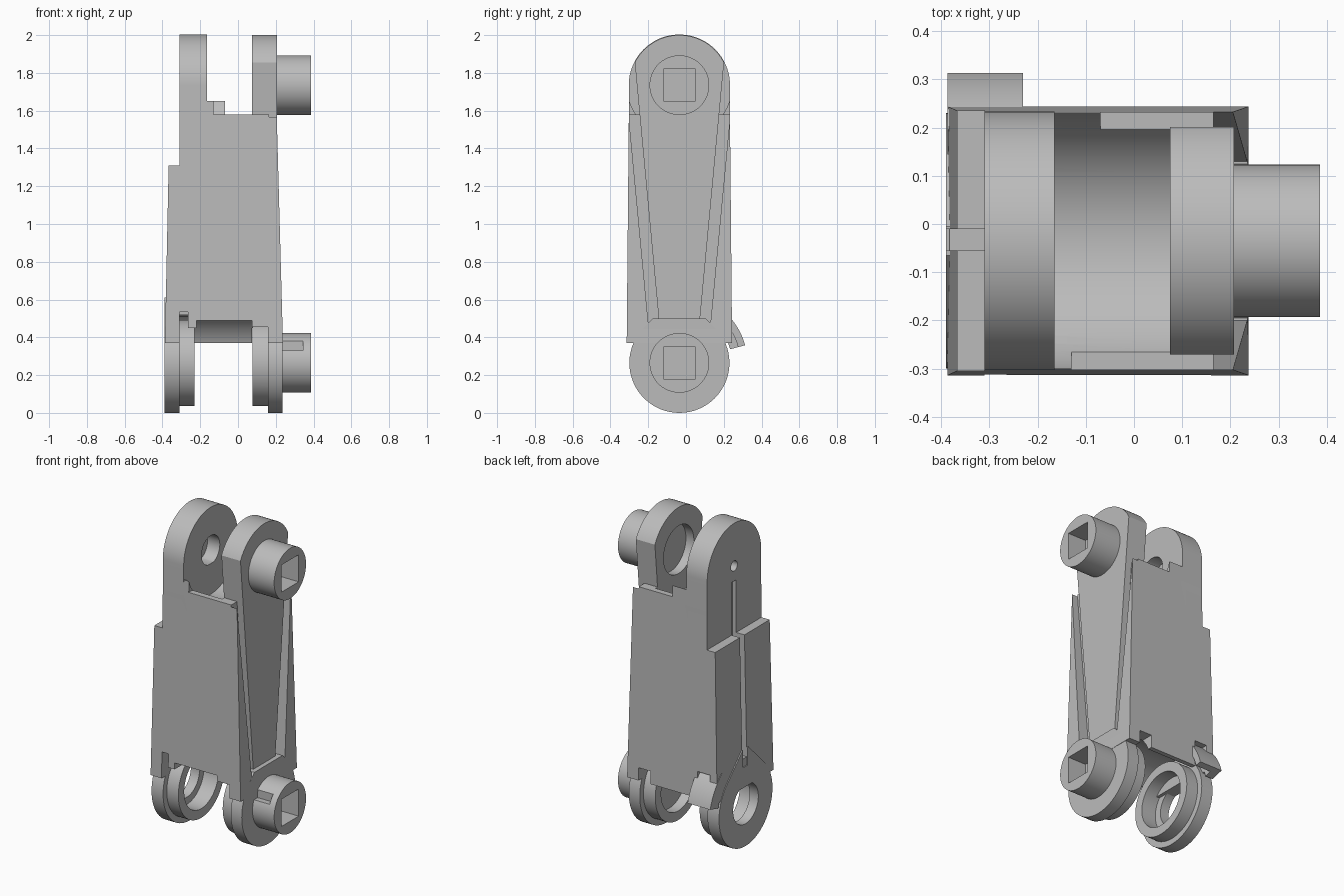
import bpy, bmesh, math
from mathutils import Vector

if "Cube" in bpy.data.objects:
    bpy.data.objects.remove(bpy.data.objects["Cube"], do_unlink=True)

grey = bpy.data.materials.new("light grey plastic")
grey.use_nodes = True
COLOR = (0.5, 0.5, 0.5, 1)
grey.diffuse_color = COLOR
grey.node_tree.nodes["Principled BSDF"].inputs["Base Color"].default_value = COLOR

CY = -0.035           # centre line of the arm
TOP, LOW = 1.735, 0.265  # joint axis heights


def prism(name, pts, x0, x1):
    """Extrude a profile of (offset from centre line, z) points along x."""
    bm = bmesh.new()
    face = bm.faces.new([bm.verts.new((x0, CY + y, z)) for y, z in pts])
    out = bmesh.ops.extrude_face_region(bm, geom=[face])
    moved = [v for v in out["geom"] if isinstance(v, bmesh.types.BMVert)]
    bmesh.ops.translate(bm, verts=moved, vec=Vector((x1 - x0, 0, 0)))
    bmesh.ops.recalc_face_normals(bm, faces=bm.faces)
    mesh = bpy.data.meshes.new(name)
    bm.to_mesh(mesh)
    bm.free()
    ob = bpy.data.objects.new(name, mesh)
    bpy.context.collection.objects.link(ob)
    mesh.materials.append(grey)
    return ob


def arc(r, z, a0, a1, n=48):
    """Points on a circle around a joint axis, angles in degrees."""
    angles = [math.radians(a0 + (a1 - a0) * i / n) for i in range(n + 1)]
    return [(r * math.cos(a), z + r * math.sin(a)) for a in angles]


def disc(name, r, z, x0, x1):
    return prism(name, arc(r, z, 0, 360, 72)[:-1], x0, x1)


def block(name, x0, x1, y0, y1, z0, z1):
    return prism(name, [(y0, z0), (y1, z0), (y1, z1), (y0, z1)], x0, x1)


def apply_bool(ob, tool, op="DIFFERENCE"):
    tool.hide_render = True
    mod = ob.modifiers.new("bool", "BOOLEAN")
    mod.object, mod.operation, mod.solver = tool, op, "EXACT"
    bpy.context.view_layer.objects.active = ob
    bpy.ops.object.modifier_apply(modifier=mod.name)
    bpy.data.objects.remove(tool, do_unlink=True)


def cut(ob, *tools):
    for t in tools:
        apply_bool(ob, t)


def join(ob, *others):
    for t in others:
        apply_bool(ob, t, "UNION")


# Tapered main body
body = block("body", 0, 1, -1, 1, 0.37, 1.65)
for v in body.data.vertices:
    high = v.co.z > 1
    side = 1 if v.co.y > CY else -1
    v.co.y = CY + side * (0.267 if high else 0.279)
    v.co.x = (0.203 if high else 0.238) if v.co.x > 0.5 else (-0.36 if high else -0.387)

# Upper joint saddle, shoulder steps and notches
cut(body,
    disc("saddle", 0.278, TOP, -0.165, 0.075),
    block("left_step", -0.6, -0.31, -1, 1, 1.31, 2),
    block("right_step", 0.074, 0.6, -1, 1, 1.58, 2),
    block("front_notch", -0.13, 0.08, -0.5, -0.1, 1.58, 2),
    block("back_notch", -0.07, 0.08, 0.1, 0.5, 1.58, 2))

# Lower joint saddle and the notches along the bottom edge
cut(body,
    disc("saddle", 0.272, LOW, -0.31, 0.16),
    block("notch", -0.22, 0.075, -0.5, -0.1, 0.2, 0.49),
    block("notch", -0.31, -0.265, -0.5, -0.1, 0.2, 0.535),
    block("notch", -0.27, -0.215, -0.5, -0.1, 0.2, 0.45),
    block("notch", 0.07, 0.16, -0.5, -0.1, 0.2, 0.455),
    block("notch", -0.335, -0.25, 0.12, 0.5, 0.2, 0.535),
    block("notch", 0.075, 0.16, 0.1, 0.5, 0.2, 0.45))

# Tapered pocket around the strap
cut(body, prism("pocket", [(-0.165, 0.48), (0.165, 0.48), (0.285, 1.75), (-0.285, 1.75)], 0.165, 0.4))

# Upper ear on the slotted side
ear = prism("upper_left_ear", arc(0.268, TOP, 0, 180) + [(-0.268, 1.5), (0.268, 1.5)], -0.31, -0.165)
cut(ear, disc("bore", 0.09, TOP, -0.25, 0), disc("pin_hole", 0.032, TOP, -0.5, 0))
join(body, ear)
cut(body, block("cable_slot", -0.6, -0.285, -0.02, 0.025, 0.55, 1.64))

# Upper ear running down into a tapered strap, with socketed boss
strap = prism("strap", arc(0.265, TOP, 27, 153) + [(-0.1, 0.4), (0.1, 0.4)], 0.075, 0.207)
cut(strap, block("clearance", 0, 0.16, -1, 1, 0.1, 1.45), disc("bore", 0.15, TOP, 0, 0.13))


def boss(name, z, x0):
    ob = disc(name, 0.158, z, x0, 0.386)
    cut(ob, block("socket", 0.26, 0.6, -0.085, 0.085, z - 0.085, z + 0.085))
    return ob


upper_boss = boss("upper_boss", TOP, 0.19)
lower_boss = boss("lower_boss", LOW, 0.2)
cut(lower_boss, block("slit", 0.235, 0.345, -0.5, -0.108, 0.33, 0.39))

# Lower ears: pointed outer plate plus a smaller inner collar
def lower_ear(name, outer, collar):
    plate = prism(name, arc(0.265, LOW, 135, 405) + [(0.03, 0.61), (-0.03, 0.61)], *outer)
    join(plate, disc("collar", 0.228, LOW, *collar))
    return plate


left_ear = lower_ear("lower_left_ear", (-0.39, -0.31), (-0.32, -0.23))
cut(left_ear, disc("bore", 0.125, LOW, -0.6, 0), disc("counterbore", 0.17, LOW, -0.33, 0),
    block("slot", -0.6, -0.285, -0.02, 0.025, 0.5, 1))
right_ear = lower_ear("lower_right_ear", (0.16, 0.236), (0.078, 0.17))
cut(right_ear, disc("bore", 0.17, LOW, 0, 0.14),
    block("tip", 0, 0.6, -1, 1, 0.5, 1))

# Curved clip on the back: shell with an open slit behind it
clip = prism("back_clip", arc(0.278, LOW, 15, 50, 16) + arc(0.36, LOW, 50, 15, 16), -0.387, -0.23)
cut(clip, prism("slit", arc(0.2, LOW, 0, 70, 16) + arc(0.322, LOW, 70, 0, 16), -0.335, 0))

# Smooth round surfaces, keep edges sharp
for ob in (body, strap, upper_boss, lower_boss, left_ear, right_ear, clip):
    bpy.ops.object.select_all(action="DESELECT")
    ob.select_set(True)
    bpy.context.view_layer.objects.active = ob
    bpy.ops.object.shade_smooth_by_angle(angle=math.radians(25))
